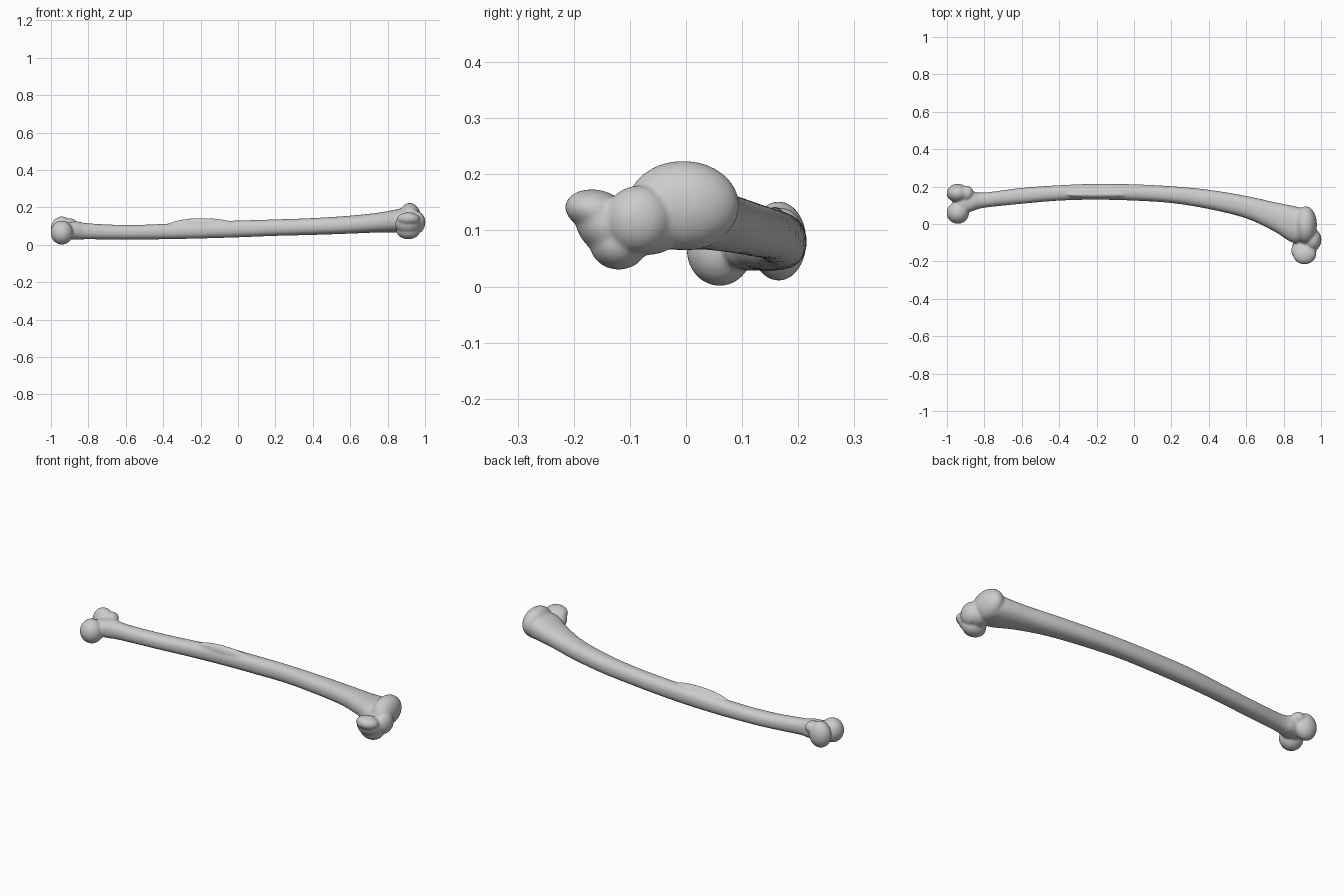
import bpy
import bmesh
import math
from mathutils import Matrix, Vector

cube = bpy.data.objects.get("Cube")
if cube:
    bpy.data.objects.remove(cube, do_unlink=True)

bone_grey = bpy.data.materials.new("bone_grey")
bone_grey.use_nodes = True
colour = (0.6, 0.6, 0.6, 1)
bone_grey.diffuse_color = colour
bone_grey.node_tree.nodes["Principled BSDF"].inputs["Base Color"].default_value = colour

bm = bmesh.new()

# Shaft sections: x, front y, back y, low z, high z
sections = [Vector(s) for s in (
    (-.92, .05, .18, .03, .12),
    (-.86, .07, .175, .028, .125),
    (-.80, .087, .168, .03, .115),
    (-.60, .108, .193, .028, .106),
    (-.40, .125, .207, .03, .112),
    (-.20, .13, .215, .034, .124),
    (0, .125, .212, .04, .13),
    (.20, .112, .202, .048, .136),
    (.40, .08, .183, .053, .143),
    (.60, .03, .15, .06, .156),
    (.75, -.04, .117, .066, .172),
    (.85, -.10, .097, .065, .19),
    (.92, -.08, .08, .065, .205),
)]
SIDES = 32
STEPS = 5


def between(a, b, c, d, t):
    """Smooth curve from section b to section c."""
    m1, m2 = (c - a) / 2, (d - b) / 2
    return (b * (2*t**3 - 3*t**2 + 1) + m1 * (t**3 - 2*t**2 + t)
            + c * (3*t**2 - 2*t**3) + m2 * (t**3 - t**2))


def rounded(v):
    """Slightly squared circle coordinate."""
    return math.copysign(abs(v) ** 0.88, v)


def ring(section):
    x, y0, y1, z0, z1 = section
    verts = []
    for i in range(SIDES):
        a = math.tau * i / SIDES
        y = (y0 + y1) / 2 + (y1 - y0) / 2 * rounded(math.cos(a))
        z = (z0 + z1) / 2 + (z1 - z0) / 2 * rounded(math.sin(a))
        verts.append(bm.verts.new((x, y, z)))
    return verts


def lump(centre, radii, tilt=0):
    """Ellipsoid, tilted about the long axis of the bone."""
    matrix = (Matrix.Translation(centre) @ Matrix.Rotation(math.radians(tilt), 4, "X")
              @ Matrix.Diagonal((*radii, 1)))
    bmesh.ops.create_uvsphere(bm, u_segments=32, v_segments=20, radius=1, matrix=matrix)


# Curved shaft
last = len(sections) - 1
rings = []
for i in range(last):
    a, b = sections[max(i - 1, 0)], sections[i]
    c, d = sections[i + 1], sections[min(i + 2, last)]
    rings += [ring(between(a, b, c, d, s / STEPS)) for s in range(STEPS)]
rings.append(ring(sections[-1]))
for r, s in zip(rings, rings[1:]):
    for i in range(SIDES):
        j = (i + 1) % SIDES
        bm.faces.new((r[i], r[j], s[j], s[i]))
bm.faces.new(rings[0])
bm.faces.new(rings[-1])

# Muscle crest on the shaft
lump((-.19, .158, .106), (.18, .022, .037))

# Rounded head with its end ridge
lump((.918, -.005, .145), (.06, .1, .079))
lump((.955, -.085, .12), (.047, .06, .06))
lump((.925, -.07, .112), (.06, .07, .056))

# Side knob beside the head
lump((.912, -.162, .137), (.062, .054, .036), -8)
lump((.91, -.12, .077), (.064, .052, .047))
lump((.908, -.142, .11), (.068, .06, .05), -45)

# Paired condyles at the far end, with a bridge and a back swelling
lump((-.942, .06, .065), (.06, .059, .064))
lump((-.942, .165, .081), (.06, .05, .071))
lump((-.915, .11, .075), (.047, .06, .046))
lump((-.895, .165, .108), (.037, .04, .033))

bmesh.ops.recalc_face_normals(bm, faces=bm.faces)
mesh = bpy.data.meshes.new("long_bone")
bm.to_mesh(mesh)
bm.free()
mesh.materials.append(bone_grey)
bone = bpy.data.objects.new("long_bone", mesh)
bpy.context.collection.objects.link(bone)

# Fuse the parts into one soft surface
fuse = bone.modifiers.new("fuse", "REMESH")
fuse.mode = "VOXEL"
fuse.voxel_size = 0.005
fuse.use_smooth_shade = True
soften = bone.modifiers.new("soften", "SMOOTH")
soften.factor = 0.5
soften.iterations = 10
